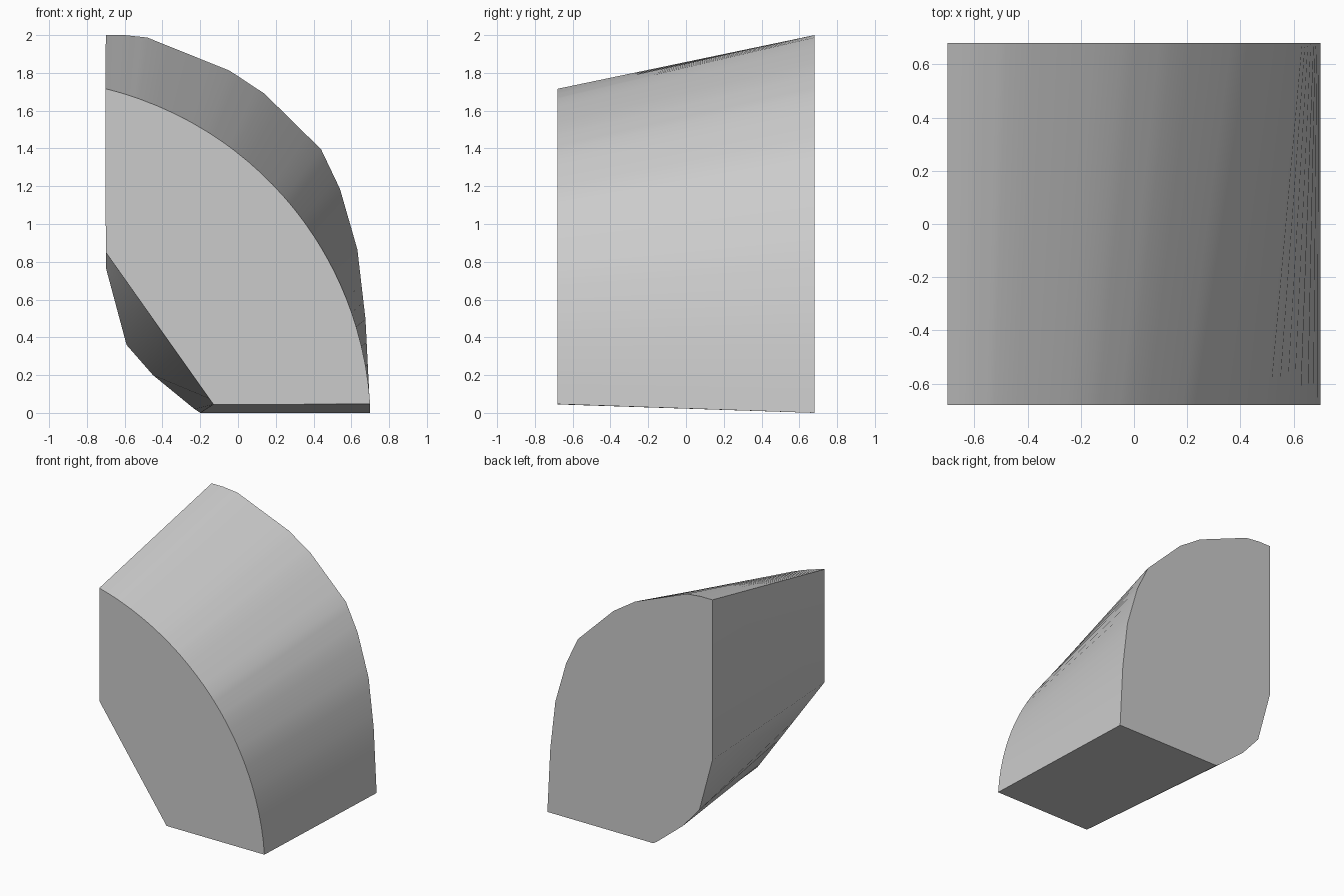
import bpy, bmesh, math
from mathutils import Vector

if "Cube" in bpy.data.objects:
    bpy.data.objects.remove(bpy.data.objects["Cube"], do_unlink=True)

HALF_DEPTH = 0.68
ARC_CENTRE, ARC_RADIUS = Vector((-1.141, -0.076)), 1.845

# Back outline: faceted outer curve (top to foot) and lower chamfer (foot to side)
back_outer = [(-0.7, 2.0), (-0.6, 2.0), (-0.48, 1.987), (-0.045, 1.812), (0.14, 1.69),
              (0.44, 1.395), (0.54, 1.185), (0.632, 0.865), (0.675, 0.495), (0.7, 0)]
back_chamfer = [(-0.2, 0), (-0.23, 0.02), (-0.45, 0.2), (-0.59, 0.36), (-0.7, 0.77)]


def resample(points, pieces):
    """Split every segment; return points with their fraction of the length."""
    pts = [Vector(p) for p in points]
    total = sum((b - a).length for a, b in zip(pts, pts[1:]))
    out, run = [(pts[0], 0.0)], 0.0
    for a, b in zip(pts, pts[1:]):
        for i in range(1, pieces + 1):
            out.append((a.lerp(b, i / pieces), (run + (b - a).length * i / pieces) / total))
        run += (b - a).length
    return out


def front_arc(t):
    a = math.radians(76.2 + (3.8 - 76.2) * t)
    return ARC_CENTRE + ARC_RADIUS * Vector((math.cos(a), math.sin(a)))


def front_chamfer(t):
    return Vector((-0.13, 0.045)).lerp(Vector((-0.7, 0.85)), t)


# Matching front and back outlines
pairs = [(front_arc(t), p) for p, t in resample(back_outer, 4)]
pairs += [(front_chamfer(t), p) for p, t in resample(back_chamfer, 1)]

# Body lofted from the front outline to the back outline
bm = bmesh.new()
front = [bm.verts.new((f.x, -HALF_DEPTH, f.y)) for f, b in pairs]
back = [bm.verts.new((b.x, HALF_DEPTH, b.y)) for f, b in pairs]
bm.faces.new(front)
bm.faces.new(back)
for i in range(len(pairs)):
    j = (i + 1) % len(pairs)
    bm.faces.new((front[i], front[j], back[j], back[i]))
bmesh.ops.recalc_face_normals(bm, faces=bm.faces)
mesh = bpy.data.meshes.new("curved_wedge_block")
bm.to_mesh(mesh)
bm.free()
block = bpy.data.objects.new("curved_wedge_block", mesh)
bpy.context.collection.objects.link(block)

# Single grey material
grey = bpy.data.materials.new("light_grey")
grey.use_nodes = True
colour = (0.6, 0.6, 0.6, 1)
grey.diffuse_color = colour
grey.node_tree.nodes["Principled BSDF"].inputs["Base Color"].default_value = colour
mesh.materials.append(grey)

# Smooth curved skin with sharp rims
bpy.ops.object.select_all(action='DESELECT')
block.select_set(True)
bpy.context.view_layer.objects.active = block
bpy.ops.object.shade_smooth_by_angle(angle=math.radians(30))
